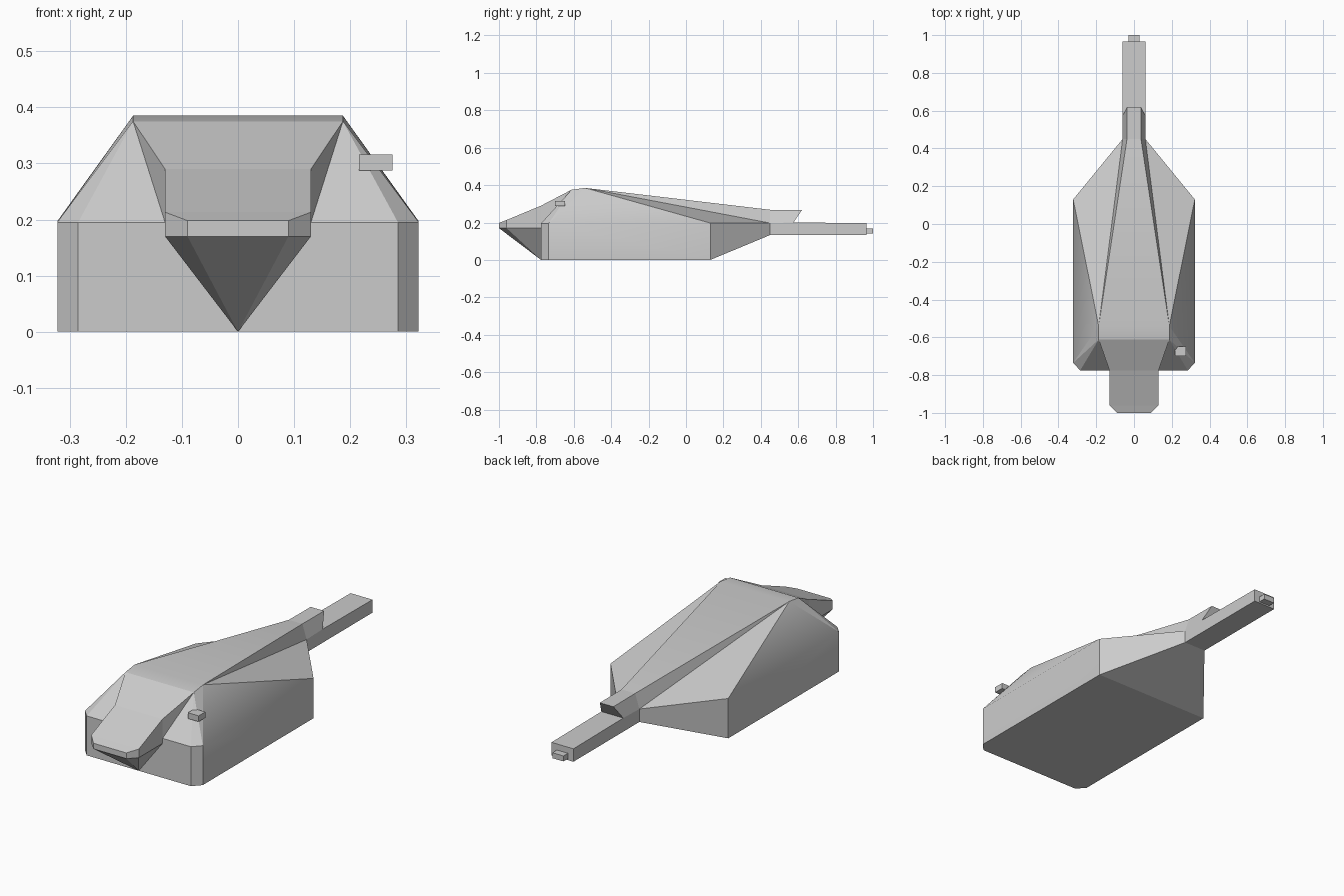
import bpy, bmesh

if "Cube" in bpy.data.objects:
    bpy.data.objects.remove(bpy.data.objects["Cube"])

# Half-profile points (right side), mirrored to the left by the helper below
P = {
    # canopy and nose
    "fin_base": (.06, .575, .20), "fin_tip": (.037, .62, .267), "fin_mid": (.037, .45, .268),
    "peak": (.187, -.54, .385), "brow": (.187, -.612, .375), "cheek": (.13, -.775, .29),
    "nose": (.13, -.96, .213), "tip": (.09, -1, .198), "tip_low": (.09, -1, .17),
    "nose_low": (.13, -.96, .17), "root_low": (.13, -.775, .17), "root": (.13, -.775, .195),
    "chin": (0, -.775, 0),
    # hull
    "toe": (.285, -.775, 0), "shoulder": (.285, -.775, .195),
    "corner_low": (.322, -.735, 0), "corner": (.322, -.735, .195),
    "rear_low": (.322, .13, 0), "rear": (.322, .13, .197),
    # tail boom
    "boom_low": (.06, .45, .133), "boom": (.06, .45, .197),
    "end_low": (.06, .965, .133), "end": (.06, .965, .197),
}
# Strips spanning the centre line
STRIPS = ["fin_base fin_tip fin_mid peak brow cheek nose tip tip_low chin",
          "toe corner_low rear_low boom_low end_low end fin_base"]
# Panels that exist once per side
PANELS = ["cheek nose nose_low root_low root", "nose tip tip_low nose_low",
          "tip_low chin nose_low", "nose_low chin root_low",
          "chin root_low root shoulder toe", "toe shoulder corner corner_low",
          "brow root cheek", "brow shoulder root", "brow corner shoulder", "brow peak corner",
          "peak rear corner", "corner rear rear_low corner_low",
          "peak boom rear", "peak fin_mid boom", "rear boom boom_low rear_low",
          "fin_mid fin_tip fin_base boom", "boom fin_base end end_low boom_low"]
SMOOTH = {"peak rear corner", "corner rear rear_low corner_low"}


def make_object(name, bm):
    bmesh.ops.recalc_face_normals(bm, faces=bm.faces)
    mesh = bpy.data.meshes.new(name)
    bm.to_mesh(mesh)
    bm.free()
    obj = bpy.data.objects.new(name, mesh)
    bpy.context.collection.objects.link(obj)
    return obj


def box(name, lo, hi):
    bm = bmesh.new()
    bmesh.ops.create_cube(bm, size=1)
    for v in bm.verts:
        for i in range(3):
            v.co[i] = (lo[i] + hi[i]) / 2 + v.co[i] * (hi[i] - lo[i])
    return make_object(name, bm)


# Hull with canopy, nose and tail boom as one shell
bm = bmesh.new()
right = {k: bm.verts.new(c) for k, c in P.items()}
left = {k: bm.verts.new((-c[0], c[1], c[2])) if c[0] else right[k] for k, c in P.items()}
for strip in STRIPS:
    names = strip.split()
    for a, b in zip(names, names[1:]):
        face = bm.faces.new(dict.fromkeys((right[a], right[b], left[b], left[a])))
        face.smooth = (a, b) in {("fin_mid", "peak"), ("peak", "brow")}
for panel in PANELS:
    for side in (right, left):
        face = bm.faces.new([side[n] for n in panel.split()])
        face.smooth = panel in SMOOTH
make_object("hull", bm)

# Small fittings
box("tail_tip", (-.03, .96, .14), (.03, 1, .167))
box("side_sensor", (.216, -.70, .287), (.275, -.648, .316))
